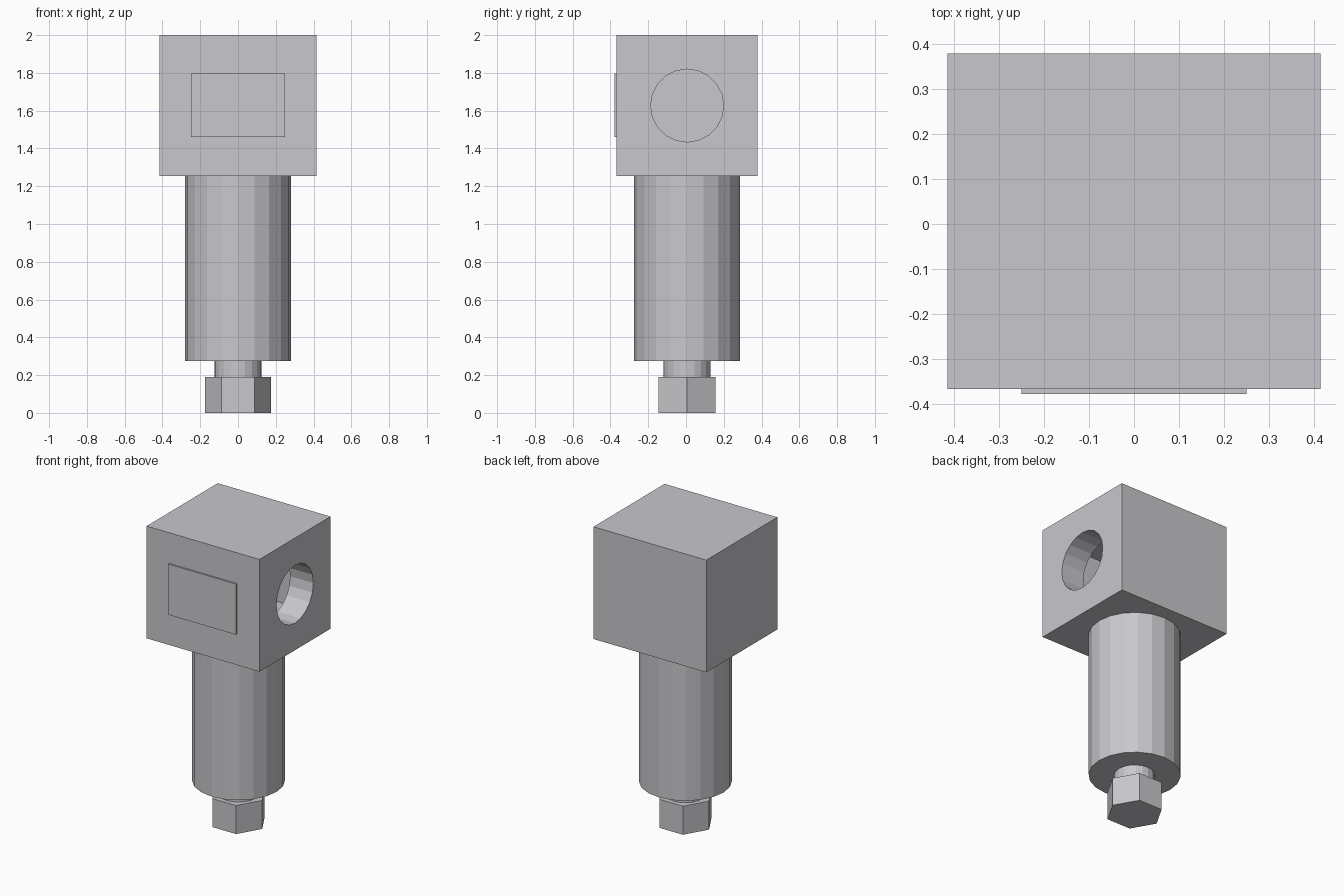
import bpy
import math

cube = bpy.data.objects.get("Cube")
if cube:
    bpy.data.objects.remove(cube, do_unlink=True)

CENTRE_Y = 0.006

metal = bpy.data.materials.new("light_grey_metal")
metal.use_nodes = True
colour = (0.58, 0.58, 0.61, 1)
metal.diffuse_color = colour
metal.node_tree.nodes["Principled BSDF"].inputs["Base Color"].default_value = colour


def finish(name):
    obj = bpy.context.object
    obj.name = name
    bpy.ops.object.transform_apply(location=False, rotation=True, scale=True)
    obj.data.materials.append(metal)
    return obj


def box(name, size, location):
    bpy.ops.mesh.primitive_cube_add(size=1, location=location)
    bpy.context.object.scale = size
    return finish(name)


def prism(name, sides, radius, bottom, top, turn=0):
    bpy.ops.mesh.primitive_cylinder_add(
        vertices=sides, radius=radius, depth=top - bottom,
        location=(0, CENTRE_Y, (bottom + top) / 2), rotation=(0, 0, turn))
    return finish(name)


def cut(target, cutter):
    cutter.hide_render = True
    mod = target.modifiers.new("cut", "BOOLEAN")
    mod.operation = "DIFFERENCE"
    mod.solver = "EXACT"
    mod.object = cutter
    bpy.context.view_layer.objects.active = target
    bpy.ops.object.modifier_apply(modifier=mod.name)
    bpy.data.objects.remove(cutter, do_unlink=True)


# Hollow head block with a round port on its left side
head = box("head_block", (0.83, 0.747, 0.747), (0, CENTRE_Y, 1.627))
cut(head, box("cavity_cutter", (0.49, 0.41, 0.40), (0, CENTRE_Y, 1.627)))
bpy.ops.mesh.primitive_cylinder_add(
    vertices=20, radius=0.193, depth=0.4,
    location=(0.4, CENTRE_Y, 1.627), rotation=(0, math.pi / 2, 0))
cut(head, finish("port_cutter"))

# Raised plate on the front
box("front_plate", (0.5, 0.014, 0.337), (0, -0.372, 1.628))

# Round body, neck and hexagonal drain nut
prism("body", 20, 0.28, 0.275, 1.2535)
prism("neck", 20, 0.124, 0.19, 0.275)
prism("drain_nut", 6, 0.174, 0, 0.19, math.pi / 6)
